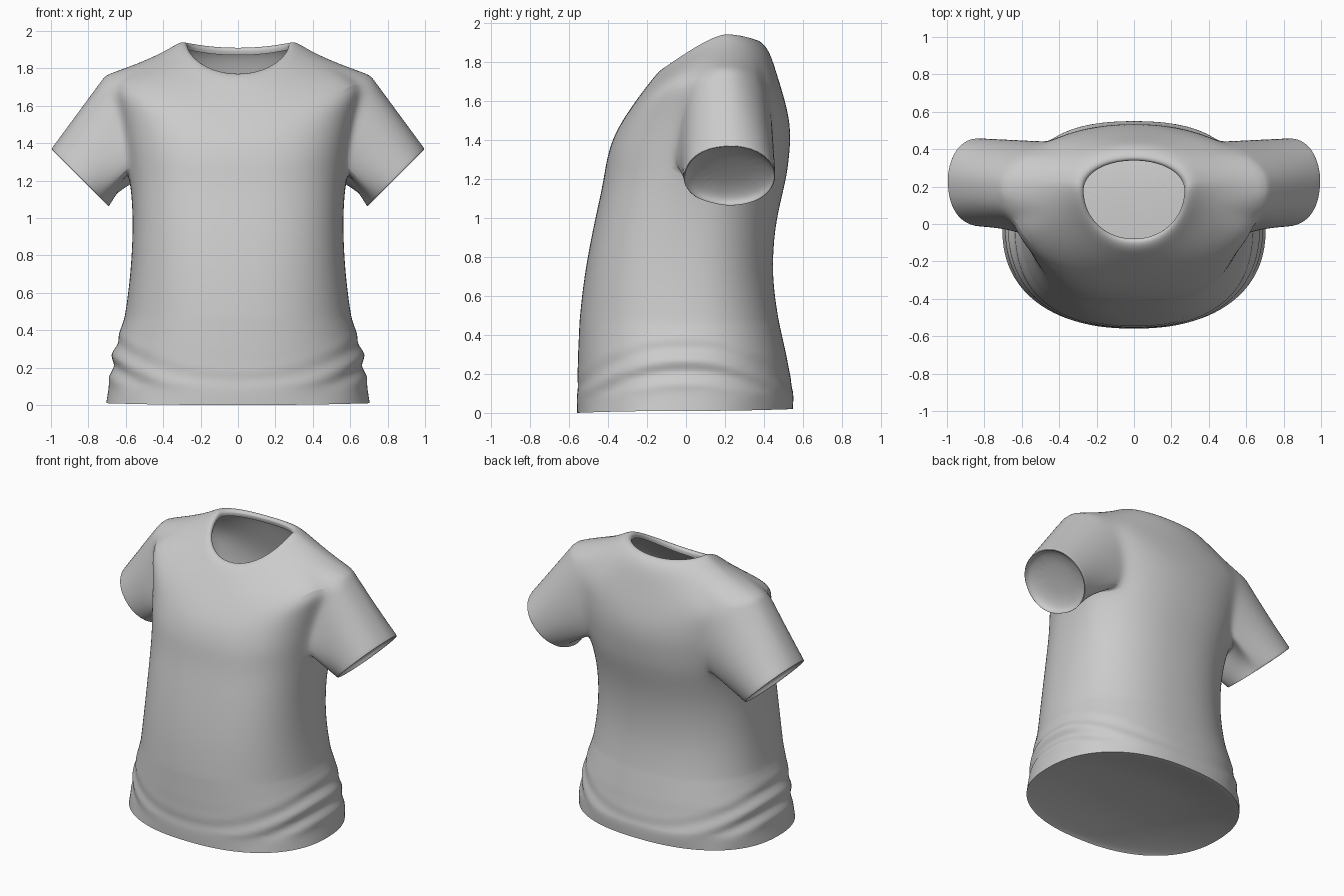
import bpy, bmesh, math
from mathutils import Vector

if "Cube" in bpy.data.objects:
    bpy.data.objects.remove(bpy.data.objects["Cube"])

N = 40  # columns around the body

# body rings: z front, z side, z back, half width, y front, y back, y of side point
KEYS = [
    (0.00, 0.01, 0.02, 0.707, -0.560, 0.550, -0.02),
    (0.08, 0.09, 0.10, 0.695, -0.560, 0.553, 0.00),
    (0.30, 0.30, 0.30, 0.662, -0.555, 0.515, 0.00),
    (0.48, 0.48, 0.48, 0.605, -0.547, 0.475, 0.00),
    (0.70, 0.70, 0.70, 0.575, -0.524, 0.440, 0.00),
    (0.95, 0.95, 0.95, 0.562, -0.477, 0.455, 0.03),
    (1.12, 1.13, 1.12, 0.570, -0.438, 0.495, 0.08),
    (1.22, 1.24, 1.22, 0.588, -0.420, 0.518, 0.14),   # armpit
    (1.30, 1.37, 1.32, 0.605, -0.407, 0.530, 0.18),
    (1.38, 1.49, 1.41, 0.628, -0.385, 0.537, 0.20),
    (1.46, 1.63, 1.51, 0.663, -0.350, 0.530, 0.20),
    (1.55, 1.765, 1.62, 0.710, -0.292, 0.502, 0.20),  # shoulder edge
    (1.64, 1.825, 1.74, 0.540, -0.228, 0.465, 0.20),
    (1.72, 1.89, 1.85, 0.395, -0.165, 0.430, 0.20),
    (1.755, 1.935, 1.90, 0.325, -0.135, 0.390, 0.20),
    (1.775, 1.945, 1.915, 0.290, -0.100, 0.355, 0.19),  # collar roll
    (1.765, 1.925, 1.90, 0.268, -0.078, 0.335, 0.18),
    (1.735, 1.90, 1.87, 0.272, -0.080, 0.345, 0.18),
]
ARMPIT, SHOULDER = 7, 11
STEPS = {1: 7, 2: 6}  # extra rings where the cloth bunches up


def spow(v, p):
    return math.copysign(abs(v) ** p, v)


def ramp(v, a, b):
    return min(max((v - a) / (b - a), 0), 1)


def ring_point(key, j):
    zf, zs, zb, hx, yf, yb, yc = key
    a = 2 * math.pi * j / N
    c, s = math.cos(a), math.sin(a)
    if s > 0:     # back half
        z = zs + (zb - zs) * s * s
        p = 0.87 + 0.1 * ramp(zs, 1.1, 1.6)
    else:         # front half: square chest, round neckline
        z = zs + (zf - zs) * abs(s) ** (2 - 0.75 * ramp(zs, 1.8, 1.9))
        p = 0.87 - 0.12 * ramp(zs, 0.3, 1.0) + 0.22 * ramp(zs, 1.4, 1.9)
    # draped folds: high at the sides, sagging at front and back
    q = z + 0.2 * s * s
    env = math.sin(math.pi * ramp(q, 0.08, 0.42)) * ramp(z, 0.05, 0.11)
    d = 0.024 * env * (1 - 0.6 * s * s) * math.sin(2 * math.pi * (q - 0.24) / 0.125)
    x = hx * spow(c, p)
    y = (yb - yc if s > 0 else yc - yf) * spow(s, p)
    return Vector((x * (1 + d), yc + y * (1 + d), z))


bm = bmesh.new()
crease = bm.edges.layers.float.new("crease_edge")


def loft(lower, upper):
    n = len(lower)
    for i in range(n):
        k = (i + 1) % n
        bm.faces.new((lower[i], lower[k], upper[k], upper[i]))


# torso rings
rows, key_row = [], []
for k, key in enumerate(KEYS):
    key_row.append(len(rows))
    n = STEPS.get(k, 1)
    nxt = KEYS[min(k + 1, len(KEYS) - 1)]
    for i in range(n):
        mix = [a + (b - a) * i / n for a, b in zip(key, nxt)]
        rows.append([bm.verts.new(ring_point(mix, j)) for j in range(N)])
ra, rb = key_row[ARMPIT], key_row[SHOULDER]


def col(j, side):
    return (j if side > 0 else N // 2 - j) % N


# torso faces, leaving the two armholes open
J0, J1 = -2, 5
hole = {j % N for j in range(J0, J1)} | {col(j + 1, -1) for j in range(J0, J1)}
for r in range(len(rows) - 1):
    for j in range(N):
        if ra <= r < rb and j in hole:
            continue
        k = (j + 1) % N
        bm.faces.new((rows[r][j], rows[r][k], rows[r + 1][k], rows[r + 1][j]))

# closed underside, gently domed inward, with a crisp hem edge
prev = rows[0]
for scale in (0.96, 0.7, 0.35):
    cur = [bm.verts.new((v.co.x * scale, v.co.y * scale, 0.01 + 0.09 * (1 - scale ** 2)))
           for v in rows[0]]
    loft(cur, prev)
    prev = cur
bm.faces.new(prev[::-1])
for j in range(N):
    bm.edges.get((rows[0][j], rows[0][(j + 1) % N]))[crease] = 1.0

# sleeves, lofted from each armhole to an elliptical cuff
for side in (1, -1):
    path = [(rb, j) for j in range(J0, J1)]
    path += [(r, J1) for r in range(rb, ra, -1)]
    path += [(ra, j) for j in range(J1, J0, -1)]
    path += [(r, J0) for r in range(ra, rb)]
    loop = [rows[r][col(j, side)] for r, j in path]
    n = len(loop)
    for i, (r, j) in enumerate(path):
        if r in (ra, rb) and j in (J0, J1):   # round the armhole corners
            mid = (loop[i - 1].co + loop[(i + 1) % n].co) / 2
            loop[i].co = loop[i].co.lerp(mid, 0.5)
        if r == rb and J0 < j < J1 - 1:       # shoulder seam
            bm.edges.get((loop[i], loop[i + 1]))[crease] = 0.4
    centre = Vector((side * 0.847, 0.222, 1.212))
    up = Vector((side * 0.156, 0, 0.155))
    inward = Vector((-side * 0.02, 0, 0.02))
    start = [v.co.copy() for v in loop]
    cuff = []
    for p in start:
        a = math.atan2((p.z - 1.50) / 0.26, (p.y - 0.19) / 0.25)
        cuff.append(centre + up * math.sin(a) + Vector((0, 0.244 * math.cos(a), 0)))
    rings = [[p.lerp(c, t) for p, c in zip(start, cuff)] for t in (0.15, 0.4, 0.7, 0.93, 1)]
    # turned-in cuff rim and a shallow closed inside
    for scale, depth in ((0.95, 0.3), (0.92, 1.2), (0.5, 2.2)):
        rings.append([centre + (c - centre) * scale + inward * depth for c in cuff])
    prev = loop
    for pts in rings:
        cur = [bm.verts.new(p) for p in pts]
        loft(prev, cur)
        prev = cur
    bm.faces.new(prev)

bmesh.ops.recalc_face_normals(bm, faces=bm.faces)
mesh = bpy.data.meshes.new("t_shirt")
bm.to_mesh(mesh)
bm.free()
shirt = bpy.data.objects.new("t_shirt", mesh)
bpy.context.collection.objects.link(shirt)

# smooth cloth surface
sub = shirt.modifiers.new("smooth_cloth", "SUBSURF")
sub.levels = sub.render_levels = 2
bpy.context.view_layer.objects.active = shirt
shirt.select_set(True)
bpy.ops.object.shade_smooth_by_angle(angle=math.radians(60))
